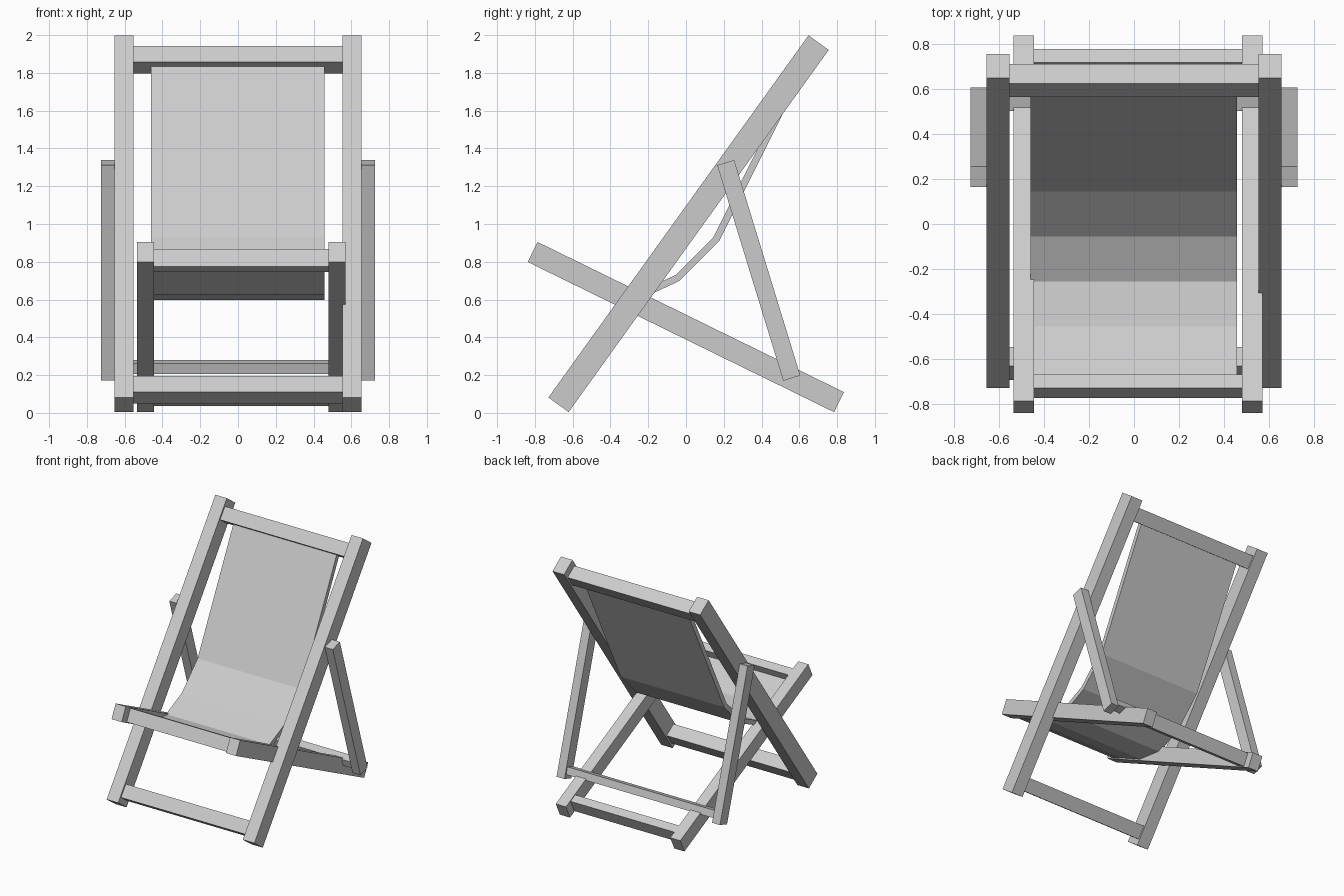
import bpy
import bmesh
from mathutils import Vector

cube = bpy.data.objects.get("Cube")
if cube:
    bpy.data.objects.remove(cube, do_unlink=True)

# One plain colour for frame and sling
grey = bpy.data.materials.new("light_grey")
grey.use_nodes = True
colour = (0.6, 0.6, 0.6, 1)
grey.diffuse_color = colour
grey.node_tree.nodes["Principled BSDF"].inputs["Base Color"].default_value = colour


def extrude_outline(name, outline, x0, x1):
    """Extrude a closed (y, z) outline across x."""
    bm = bmesh.new()
    face = bm.faces.new([bm.verts.new((x0, p[0], p[1])) for p in outline])
    moved = bmesh.ops.extrude_face_region(bm, geom=[face])["geom"]
    bmesh.ops.translate(bm, vec=(x1 - x0, 0, 0),
                        verts=[v for v in moved if isinstance(v, bmesh.types.BMVert)])
    bmesh.ops.recalc_face_normals(bm, faces=bm.faces)
    mesh = bpy.data.meshes.new(name)
    bm.to_mesh(mesh)
    bm.free()
    mesh.materials.append(grey)
    obj = bpy.data.objects.new(name, mesh)
    bpy.context.collection.objects.link(obj)
    return obj


def beam(name, start, end, width, x0, x1):
    """Rectangular beam along a line in the side plane."""
    a, b = Vector(start), Vector(end)
    d = (b - a).normalized()
    side = Vector((-d.y, d.x)) * width / 2
    return extrude_outline(name, [a + side, b + side, b - side, a - side], x0, x1)


def crossbar(name, start, end, z, length, width, x0, x1):
    """Bar across x, centred on a beam's line at height z and turned with it."""
    a, b = Vector(start), Vector(end)
    centre = a.lerp(b, (z - a.y) / (b.y - a.y))
    half = (b - a).normalized() * length / 2
    return beam(name, centre - half, centre + half, width, x0, x1)


back_line = ((-0.675, 0.043), (0.702, 1.96))
seat_line = ((-0.812, 0.852), (0.81, 0.057))
strut_line = ((0.21, 1.325), (0.56, 0.184))

# Side beams
beam("back_rail_right", *back_line, 0.132, -0.655, -0.553)
beam("back_rail_left", *back_line, 0.132, 0.553, 0.655)
beam("seat_rail_right", *seat_line, 0.118, -0.535, -0.445)
beam("seat_rail_left", *seat_line, 0.118, 0.48, 0.57)
beam("strut_right", *strut_line, 0.094, -0.725, -0.655)
beam("strut_left", *strut_line, 0.094, 0.655, 0.725)

# Bars joining the beams
crossbar("back_top_bar", *back_line, 1.869, 0.105, 0.105, -0.56, 0.56)
crossbar("back_bottom_bar", *back_line, 0.122, 0.105, 0.105, -0.56, 0.56)
crossbar("seat_front_bar", *seat_line, 0.807, 0.067, 0.105, -0.45, 0.485)
crossbar("seat_rear_bar", *seat_line, 0.099, 0.067, 0.105, -0.45, 0.485)
crossbar("strut_bar", *strut_line, 0.243, 0.058, 0.068, -0.66, 0.66)

# Fabric sling: the upper surface line, thickened downwards with mitred bends
upper = [Vector(p) for p in ((0.615, 1.87), (0.145, 0.93), (-0.055, 0.73),
                             (-0.255, 0.637), (-0.455, 0.663), (-0.70, 0.785))]
normals = []
for p, q in zip(upper, upper[1:]):
    d = (q - p).normalized()
    normals.append(Vector((-d.y, d.x)))
lower = []
for i, p in enumerate(upper):
    n0, n1 = normals[max(i - 1, 0)], normals[min(i, len(normals) - 1)]
    mitre = (n0 + n1).normalized()
    lower.append(p + mitre * 0.037 / mitre.dot(n0))
extrude_outline("fabric_sling", upper + lower[::-1], -0.46, 0.457)
